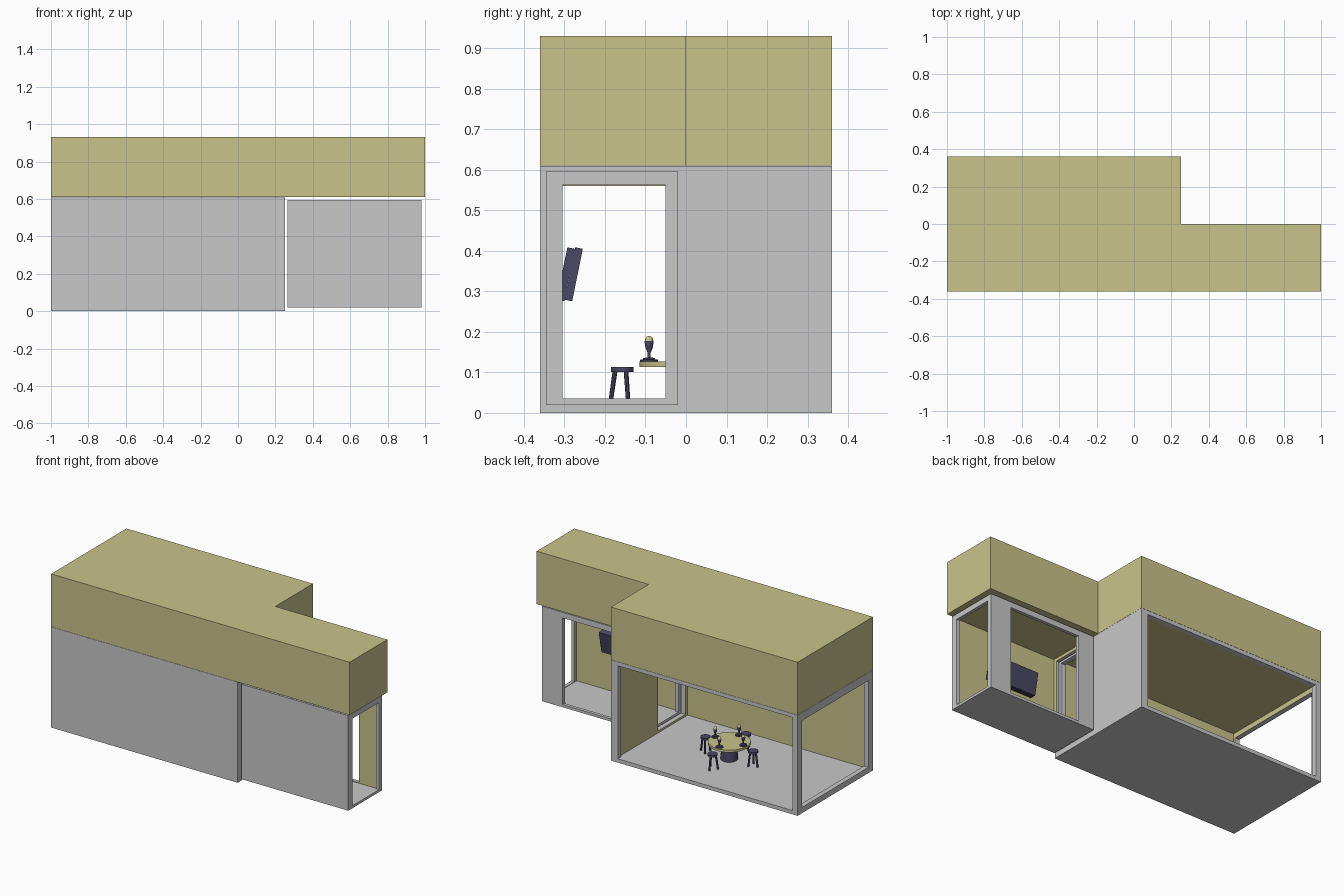
import bpy, bmesh, math
from mathutils import Vector, Matrix

cube = bpy.data.objects.get("Cube")
if cube:
    bpy.data.objects.remove(cube, do_unlink=True)


def material(name, rgb):
    m = bpy.data.materials.new(name)
    m.use_nodes = True
    m.diffuse_color = (*rgb, 1)
    m.node_tree.nodes["Principled BSDF"].inputs["Base Color"].default_value = (*rgb, 1)
    return m


GREY = material("pale grey", (0.58, 0.58, 0.58))
KHAKI = material("khaki", (0.58, 0.55, 0.26))
NAVY = material("dark navy", (0.07, 0.065, 0.13))


def make(name, bm, *mats):
    bmesh.ops.recalc_face_normals(bm, faces=bm.faces)
    me = bpy.data.meshes.new(name)
    bm.to_mesh(me)
    bm.free()
    for m in mats:
        me.materials.append(m)
    ob = bpy.data.objects.new(name, me)
    bpy.context.collection.objects.link(ob)
    return ob


def box(name, lo, hi, *mats):
    lo, hi = Vector(lo), Vector(hi)
    bm = bmesh.new()
    bmesh.ops.create_cube(bm, size=1)
    bmesh.ops.scale(bm, vec=hi - lo, verts=bm.verts)
    bmesh.ops.translate(bm, vec=(lo + hi) / 2, verts=bm.verts)
    return make(name, bm, *mats)


def lathe(name, profile, at, mat, steps=20):
    bm = bmesh.new()
    vs = [bm.verts.new((r, 0, z)) for r, z in profile]
    es = [bm.edges.new(p) for p in zip(vs, vs[1:])]
    bmesh.ops.spin(bm, geom=vs + es, cent=(0, 0, 0), axis=(0, 0, 1),
                   angle=2 * math.pi, steps=steps)
    bmesh.ops.remove_doubles(bm, verts=bm.verts, dist=1e-5)
    ob = make(name, bm, mat)
    ob.location = at
    bpy.ops.object.select_all(action='DESELECT')
    ob.select_set(True)
    bpy.context.view_layer.objects.active = ob
    bpy.ops.object.shade_smooth_by_angle(angle=math.radians(40))
    return ob


def room(name, outer, inner, openings):
    """Hollow box with cut openings; inside walls and ceiling are khaki."""
    ob = box(name, *outer, GREY, KHAKI)
    cutters = [box("cutter", *c) for c in [inner] + openings]
    for c in cutters:
        c.hide_render = True
        mod = ob.modifiers.new("cut", 'BOOLEAN')
        mod.operation, mod.solver, mod.object = 'DIFFERENCE', 'EXACT', c
    dg = bpy.context.evaluated_depsgraph_get()
    me = bpy.data.meshes.new_from_object(ob.evaluated_get(dg))
    ob.modifiers.clear()
    ob.data = me
    for c in cutters:
        bpy.data.objects.remove(c, do_unlink=True)
    for f in me.polygons:
        axis = max(range(3), key=lambda i: abs(f.normal[i]))
        on_inner = any(abs(f.center[axis] - p[axis]) < 1e-4 for p in inner)
        f.material_index = int(on_inner and f.normal.z < 0.5)
    return ob


# Two rooms joined by aligned doorways
room("main_room", ((-1, -0.36, 0), (0.25, 0.36, 0.609)),
     ((-0.97, -0.33, 0.02), (0.22, 0.33, 0.59)),
     [((-0.965, 0.3, 0.023), (0.205, 0.4, 0.586)),
      ((-1.1, -0.317, 0.035), (-0.9, 0.317, 0.56)),
      ((0.2, -0.308, 0.033), (0.3, -0.047, 0.563))])
room("small_room", ((0.265, -0.345, 0.02), (0.98, -0.02, 0.595)),
     ((0.285, -0.325, 0.032), (0.96, -0.04, 0.58)),
     [((0.2, -0.305, 0.035), (1.1, -0.05, 0.562)),
      ((0.37, -0.1, 0.036), (0.84, 0.1, 0.561))])

# L-shaped roof block
bm = bmesh.new()
outline = [(-1, -0.36), (1, -0.36), (1, 0), (0.25, 0), (0.25, 0.36), (-1, 0.36)]
face = bm.faces.new([bm.verts.new((x, y, 0.61)) for x, y in outline])
ext = bmesh.ops.extrude_face_region(bm, geom=[face], use_keep_orig=True)
bmesh.ops.translate(bm, vec=(0, 0, 0.32),
                    verts=[v for v in ext["geom"] if isinstance(v, bmesh.types.BMVert)])
make("roof", bm, KHAKI)

# Tilted wall screen made of two slabs
for name, y in (("screen_panel", 0), ("screen_back", -0.0195)):
    slab = box(name, (-0.155, -0.0095, -0.066), (0.155, 0.0095, 0.066), NAVY)
    slab.location = (0.608, -0.277 + y, 0.342)
    slab.rotation_euler.x = math.radians(-11.5)

# Round table
FLOOR = 0.02
CX, CY = -0.292, 0.003
lathe("table_top", [(0, 0.113), (0.118, 0.113), (0.118, 0.127), (0, 0.127)],
      (CX, CY, 0), KHAKI, 32)
lathe("table_pedestal", [(0, FLOOR), (0.048, FLOOR), (0.045, 0.113), (0, 0.113)],
      (CX, CY, 0), NAVY, 24)


def stool(n, angle):
    x, y = CX + 0.16 * math.cos(angle), CY + 0.16 * math.sin(angle)
    lathe(f"stool_seat_{n}", [(0, 0.101), (0.028, 0.101), (0.028, 0.113), (0, 0.113)],
          (x, y, 0), NAVY)
    # Three splayed legs
    bm = bmesh.new()
    for k in range(3):
        a = angle + k * 2 * math.pi / 3
        out = Vector((math.cos(a), math.sin(a), 0))
        top = out * 0.018 + Vector((0, 0, 0.104))
        foot = out * 0.03 + Vector((0, 0, FLOOR))
        d = top - foot
        rot = d.to_track_quat('Z', 'Y').to_matrix().to_4x4()
        bmesh.ops.create_cone(bm, cap_ends=True, segments=8, radius1=0.0055,
                              radius2=0.006, depth=d.length,
                              matrix=Matrix.Translation((top + foot) / 2) @ rot)
    make(f"stool_legs_{n}", bm, NAVY).location = (x, y, 0)


def lamp(n, angle):
    at = (CX + 0.094 * math.cos(angle), CY + 0.094 * math.sin(angle), 0.127)
    lathe(f"lamp_stand_{n}",
          [(0, 0), (0.022, 0), (0.022, 0.004), (0.015, 0.005), (0.015, 0.008),
           (0.004, 0.010), (0.004, 0.022), (0.009, 0.034), (0.011, 0.046),
           (0.011, 0.050), (0, 0.050)], at, NAVY, 16)
    lathe(f"lamp_bulb_{n}",
          [(0, 0.049), (0.0105, 0.049), (0.0095, 0.056), (0.006, 0.061), (0, 0.063)],
          at, KHAKI, 16)


for n in range(4):
    stool(n + 1, n * math.pi / 2)
    lamp(n + 1, n * math.pi / 2)
